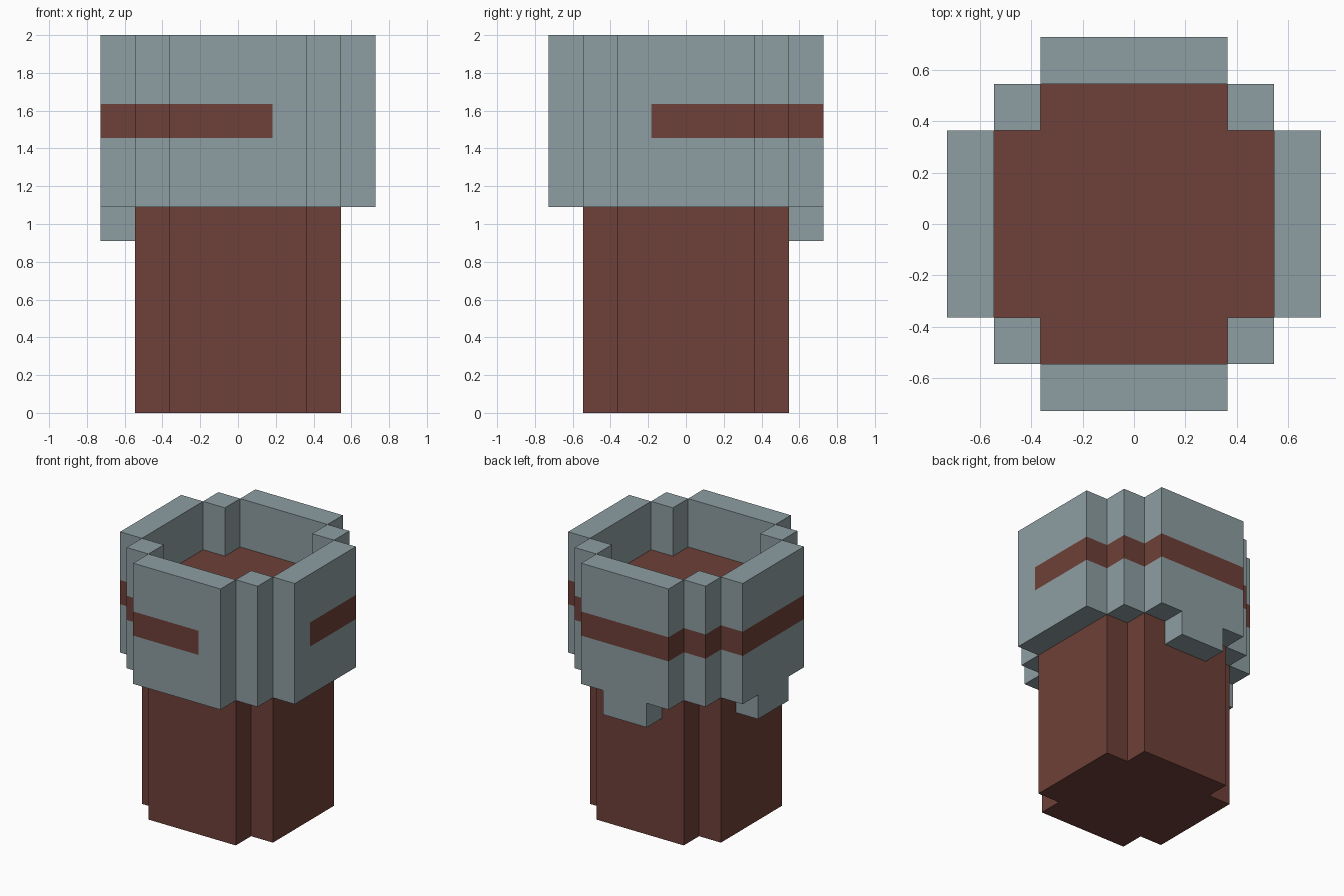
import bpy, bmesh, math
from mathutils import Vector

if "Cube" in bpy.data.objects:
    bpy.data.objects.remove(bpy.data.objects["Cube"])

U = 2 / 11  # block size: the tower is eleven blocks tall


def material(name, rgb):
    m = bpy.data.materials.new(name)
    m.diffuse_color = (*rgb, 1)
    m.use_nodes = True
    m.node_tree.nodes["Principled BSDF"].inputs["Base Color"].default_value = m.diffuse_color
    return m


brown = material("red_brown", (0.156, 0.051, 0.040))
grey = material("blue_grey", (0.270, 0.342, 0.361))


def dist(c):
    return max(c, -1 - c)  # block steps away from the centre line


def in_core(x, y):
    # square with notched corners
    return max(dist(x), dist(y)) < 3 and not dist(x) == dist(y) == 2


def in_collar(x, y):
    # four flat walls joined by single corner blocks
    a, b = sorted((dist(x), dist(y)))
    return (b == 3 and a < 2) or a == b == 2


def in_stripe(x, y, z):
    # band around the collar, open at the front right corner
    return z == 8 and not (x >= 1 and y <= -2)


span = range(-4, 4)
plan = [(x, y) for x in span for y in span]
body = {(x, y, z) for x, y in plan if in_core(x, y) for z in range(9)}
ring = {(x, y, z) for x, y in plan if in_collar(x, y) for z in range(6, 11)}
stripe = {c for c in ring if in_stripe(*c)}
left_drip = {(-4, y, 5) for y in (-1, 0)}
back_drip = {(x, 3, 5) for x in (-1, 0)}
solid = body | ring | left_drip | back_drip


def build(name, cells, mat):
    """Outer skin of a group of blocks, merged into large flat faces."""
    bm = bmesh.new()
    for cell in sorted(cells):
        centre = Vector(cell) + Vector((0.5, 0.5, 0.5))
        for axis in range(3):
            for sign in (-1, 1):
                n = Vector((0, 0, 0))
                n[axis] = sign
                if tuple(int(a + b) for a, b in zip(cell, n)) in solid:
                    continue
                u = Vector((0, 0, 0))
                u[(axis + 1) % 3] = 0.5
                v = n.cross(u)
                mid = centre + n * 0.5
                bm.faces.new([bm.verts.new((mid + p) * U)
                              for p in (-u - v, u - v, u + v, v - u)])
    bmesh.ops.remove_doubles(bm, verts=bm.verts, dist=0.001)
    bmesh.ops.dissolve_limit(bm, angle_limit=math.radians(1),
                             verts=bm.verts, edges=bm.edges)
    mesh = bpy.data.meshes.new(name)
    bm.to_mesh(mesh)
    bm.free()
    mesh.materials.append(mat)
    bpy.context.collection.objects.link(bpy.data.objects.new(name, mesh))


build("tower_body", body, brown)
build("collar", ring - stripe, grey)
build("collar_stripe", stripe, brown)
build("left_drip", left_drip, grey)
build("back_drip", back_drip, grey)
